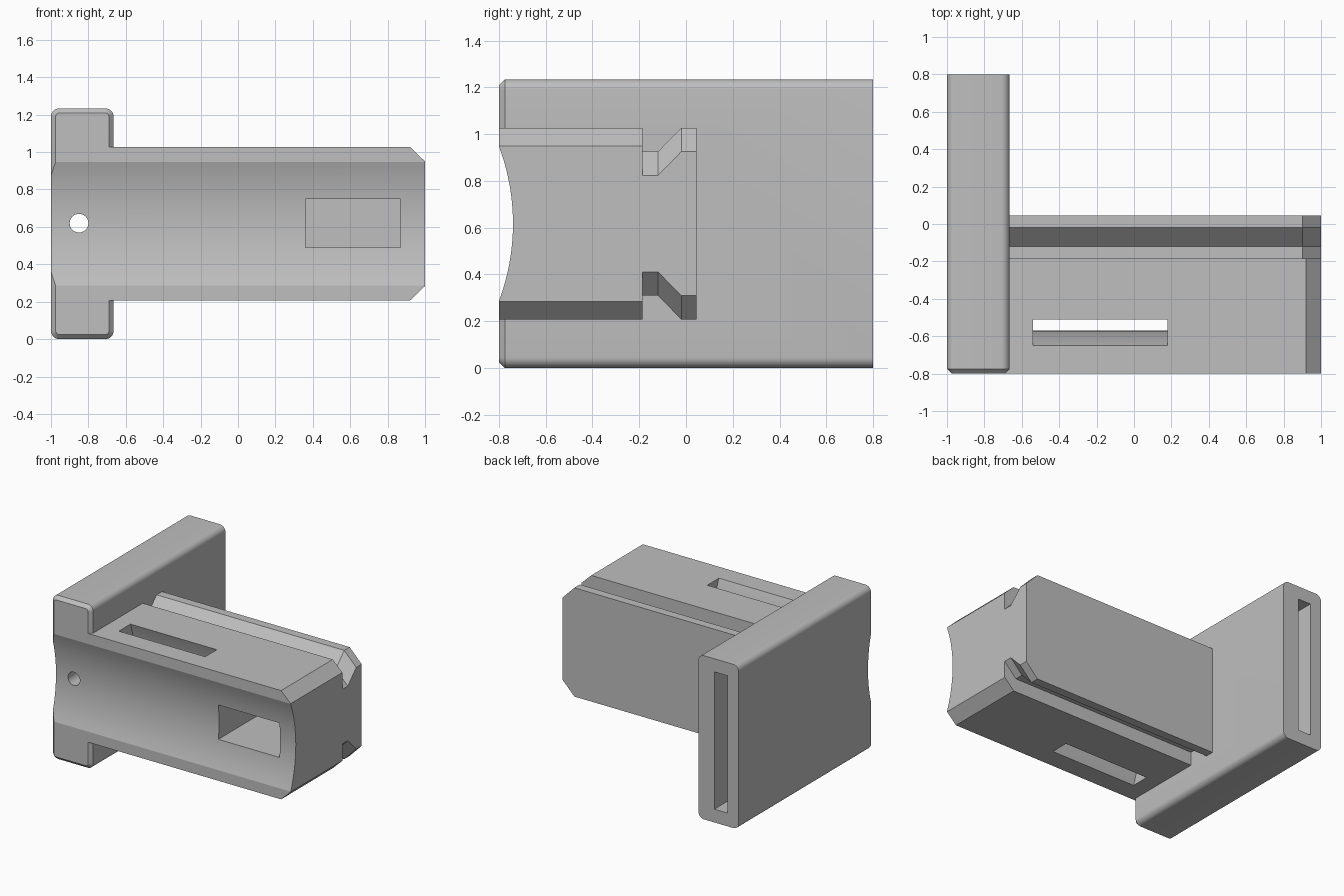
import bpy
import bmesh
from math import sin, cos, pi

default = bpy.data.objects.get("Cube")
if default:
    bpy.data.objects.remove(default, do_unlink=True)

grey = bpy.data.materials.new("plain grey")
grey.use_nodes = True
colour = (0.52, 0.52, 0.52, 1)
grey.diffuse_color = colour
grey.node_tree.nodes["Principled BSDF"].inputs["Base Color"].default_value = colour

MID = 0.617      # height of the horizontal symmetry plane
ARC_Y = -1.68    # axis of the curved front, running along x


def loft(name, rings):
    """Closed solid through matching rings of points."""
    bm = bmesh.new()
    loops = [[bm.verts.new(p) for p in ring] for ring in rings]
    for a, b in zip(loops, loops[1:]):
        for i in range(len(a)):
            j = (i + 1) % len(a)
            bm.faces.new((a[i], a[j], b[j], b[i]))
    bm.faces.new(loops[0])
    bm.faces.new(loops[-1])
    bmesh.ops.recalc_face_normals(bm, faces=bm.faces)
    mesh = bpy.data.meshes.new(name)
    bm.to_mesh(mesh)
    bm.free()
    mesh.materials.append(grey)
    obj = bpy.data.objects.new(name, mesh)
    bpy.context.collection.objects.link(obj)
    return obj


def along_x(name, section, x0, x1):
    return loft(name, [[(x, y, z) for y, z in section] for x in (x0, x1)])


def along_y(name, section, y0, y1):
    return loft(name, [[(x, y, z) for x, z in section] for y in (y0, y1)])


def rect(x0, x1, z0, z1):
    return [(x0, z0), (x1, z0), (x1, z1), (x0, z1)]


def mirrored(upper):
    """Add the mirror image below the symmetry plane; heights are relative to it."""
    return [(a, MID + h) for a, h in upper] + [(a, MID - h) for a, h in reversed(upper)]


def rounded(cx, cz, w, h, r, steps=8):
    pts = []
    for q, (sx, sz) in enumerate(((1, 1), (-1, 1), (-1, -1), (1, -1))):
        for i in range(steps + 1):
            t = (q + i / steps) * pi / 2
            pts.append((cx + sx * (w - r) + r * cos(t), cz + sz * (h - r) + r * sin(t)))
    return pts


def band(r0, r1, spread=0.6, steps=40):
    """Curved strip section between two radii around the front axis."""
    angles = [spread * (2 * i / steps - 1) for i in range(steps + 1)]
    outer = [(ARC_Y + r1 * cos(t), MID + r1 * sin(t)) for t in angles]
    inner = [(ARC_Y + r0 * cos(t), MID + r0 * sin(t)) for t in reversed(angles)]
    return outer + inner


def combine(target, other, operation):
    mod = target.modifiers.new("combine", "BOOLEAN")
    mod.operation = operation
    mod.solver = "EXACT"
    mod.object = other
    bpy.context.view_layer.objects.active = target
    bpy.ops.object.modifier_apply(modifier=mod.name)
    bpy.data.objects.remove(other, do_unlink=True)


# Upright plate with rounded long edges and a chamfered front rim
holder = loft("holder_body", [
    [(x, y, z) for x, z in rounded(-0.8325, MID, 0.1675 - c, MID - c, 0.045 - c)]
    for y, c in ((-0.8, 0.025), (-0.775, 0), (0.8, 0))])

# Arm front: block with chamfered end
arm = along_y("arm_front", mirrored([(-0.69, 0.41), (0.92, 0.41), (1, 0.333)]), -0.8, -0.185)

# Arm rear: rail with a V groove, sloping inwards at the end
rail = [(-0.3, 0.308), (-0.12, 0.308), (-0.02, 0.41), (0.045, 0.41)]
arm_rear = loft("arm_rear", [
    [(x, y, z) for y, z in mirrored([(y, h - drop) for y, h in rail])]
    for x, drop in ((-0.69, 0), (0.9, 0), (1, 0.102))])

combine(arm, arm_rear, "UNION")
combine(holder, arm, "UNION")

# Concave front, curved strap slot, front pocket, back slot and cord hole
cutters = [
    along_x("front_curve_cutter", band(0.5, 0.94), -1.2, 1.2),
    along_x("strap_slot_cutter", band(1.11, 1.24, 0.5), -0.54, 0.18),
    along_y("pocket_cutter", rect(0.36, 0.87, 0.49, 0.75), -1, -0.12),
    along_y("back_slot_cutter", rect(-0.905, -0.797, 0.1, 1.135), -0.5, 1),
    along_y("cord_hole_cutter", rounded(-0.85, 0.62, 0.05, 0.05, 0.0499), -1, -0.4),
]
for cutter in cutters:
    combine(holder, cutter, "DIFFERENCE")

# Smooth the curves, keep the edges sharp
bpy.ops.object.select_all(action="DESELECT")
holder.select_set(True)
bpy.context.view_layer.objects.active = holder
bpy.ops.object.shade_smooth_by_angle(angle=0.28)
